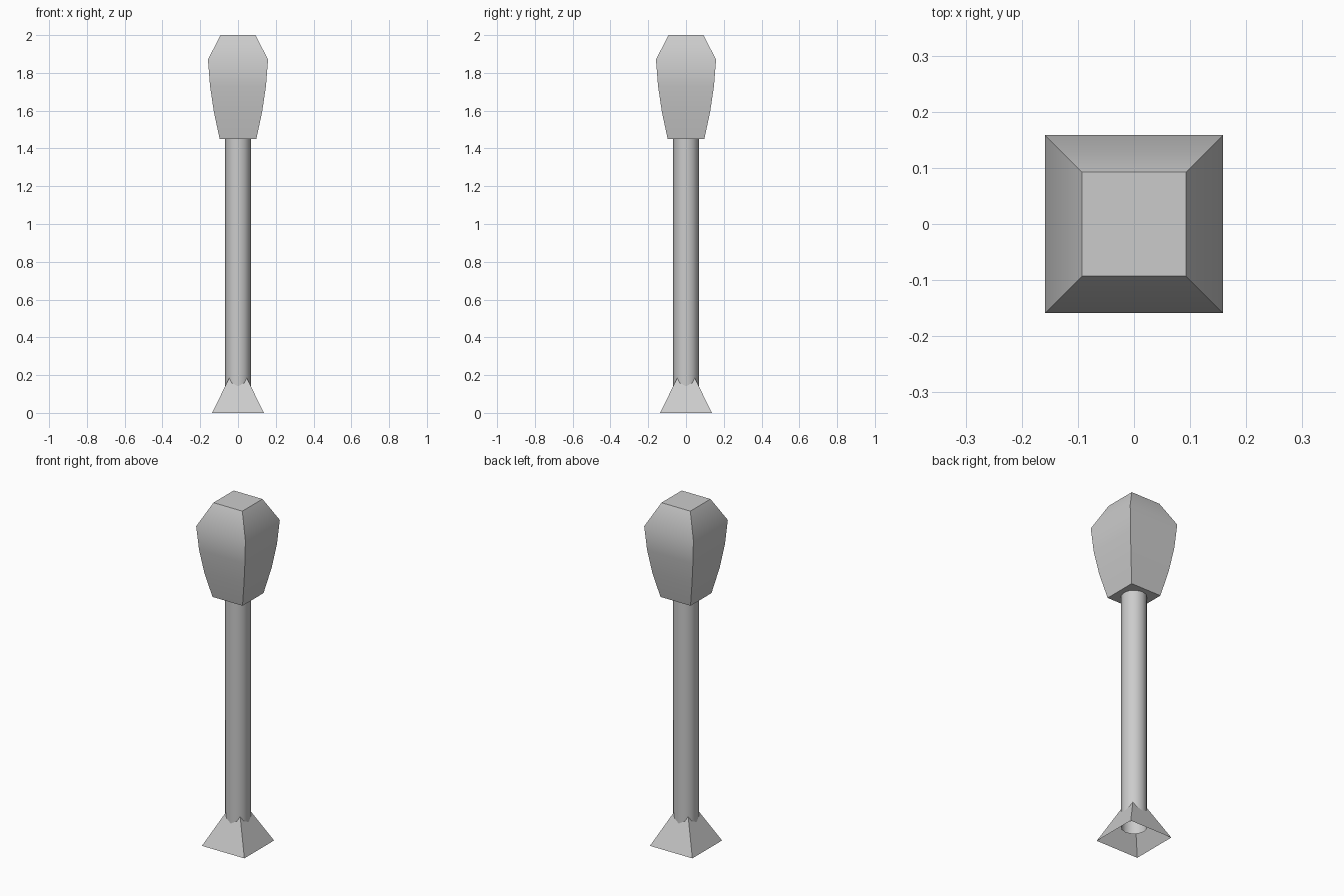
import bpy, math

if "Cube" in bpy.data.objects:
    bpy.data.objects.remove(bpy.data.objects["Cube"])


def loft(name, sides, profile, turn=0.0, cap_bottom=False, cap_top=False, angle=40):
    """Stack of regular polygons; profile = (corner radius, height) pairs."""
    verts, faces = [], []
    for r, z in profile:
        for i in range(sides):
            a = turn + 2 * math.pi * i / sides
            verts.append((r * math.cos(a), r * math.sin(a), z))
    for k in range(len(profile) - 1):
        for i in range(sides):
            j = (i + 1) % sides
            faces.append((k * sides + i, k * sides + j,
                          (k + 1) * sides + j, (k + 1) * sides + i))
    if cap_bottom:
        faces.append(tuple(reversed(range(sides))))
    if cap_top:
        faces.append(tuple(range((len(profile) - 1) * sides, len(profile) * sides)))
    mesh = bpy.data.meshes.new(name)
    mesh.from_pydata(verts, [], faces)
    mesh.update()
    ob = bpy.data.objects.new(name, mesh)
    bpy.context.collection.objects.link(ob)
    bpy.ops.object.select_all(action='DESELECT')
    ob.select_set(True)
    bpy.context.view_layer.objects.active = ob
    bpy.ops.object.shade_smooth_by_angle(angle=math.radians(angle))
    return ob


def square(profile):
    """Turn half widths into corner radii."""
    return [(w * math.sqrt(2), z) for w, z in profile]


# Square head, bulging upwards with a chamfered top
loft("head", 4, square([(0.097, 1.45), (0.128, 1.595), (0.148, 1.73),
                        (0.159, 1.87), (0.093, 2.0)]),
     math.pi / 4, cap_bottom=True, cap_top=True)

# Round pole, an open tube ending inside the foot
loft("pole", 12, [(0.068, 0.07), (0.068, 1.46)])

# Hollow pyramid foot
loft("foot", 4, square([(0.137, 0.0), (0.044, 0.19)]), math.pi / 4)
